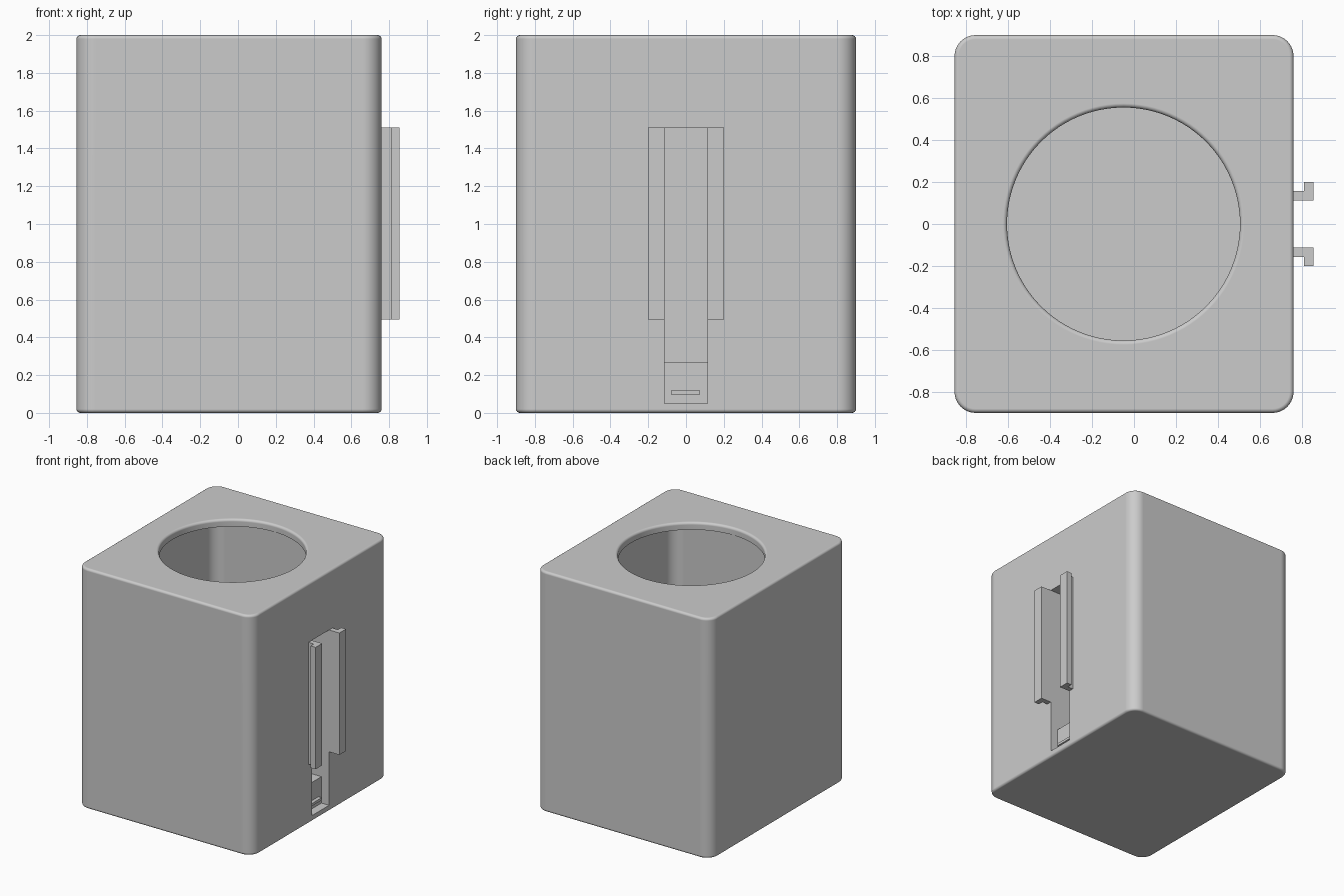
import bpy, bmesh, math

if "Cube" in bpy.data.objects:
    bpy.data.objects.remove(bpy.data.objects["Cube"], do_unlink=True)

grey = bpy.data.materials.new("plain_grey")
grey.use_nodes = True
grey.diffuse_color = (0.6, 0.6, 0.6, 1)
grey.node_tree.nodes["Principled BSDF"].inputs["Base Color"].default_value = (0.6, 0.6, 0.6, 1)


def add_object(name, bm):
    bmesh.ops.recalc_face_normals(bm, faces=bm.faces)
    mesh = bpy.data.meshes.new(name)
    bm.to_mesh(mesh)
    bm.free()
    mesh.materials.append(grey)
    obj = bpy.data.objects.new(name, mesh)
    bpy.context.collection.objects.link(obj)
    return obj


def box(name, x, y, z, corner=0, rim=0):
    """Box from ranges, with rounded upright corners and softened top and bottom edges."""
    bm = bmesh.new()
    bmesh.ops.create_cube(bm, size=1)
    for v in bm.verts:
        v.co = [r[0] if c < 0 else r[1] for c, r in zip(v.co, (x, y, z))]
    if corner:
        upright = [e for e in bm.edges if abs(e.verts[0].co.z - e.verts[1].co.z) > 0.1]
        bmesh.ops.bevel(bm, geom=upright, offset=corner, segments=10, profile=0.5, affect="EDGES")
    if rim:
        flat = [e for e in bm.edges if abs(e.verts[0].co.z - e.verts[1].co.z) < 0.001]
        bmesh.ops.bevel(bm, geom=flat, offset=rim, segments=4, profile=0.5, affect="EDGES")
    return add_object(name, bm)


def lathe(name, profile, centre_x, steps=96):
    bm = bmesh.new()
    verts = [bm.verts.new((r, 0, z)) for r, z in profile]
    edges = [bm.edges.new(pair) for pair in zip(verts, verts[1:])]
    bmesh.ops.spin(bm, geom=verts + edges, cent=(0, 0, 0), axis=(0, 0, 1),
                   angle=2 * math.pi, steps=steps)
    bmesh.ops.remove_doubles(bm, verts=bm.verts, dist=0.0001)
    bmesh.ops.translate(bm, verts=bm.verts, vec=(centre_x, 0, 0))
    return add_object(name, bm)


def activate(obj):
    bpy.ops.object.select_all(action="DESELECT")
    obj.select_set(True)
    bpy.context.view_layer.objects.active = obj


# Rounded housing
body = box("housing", (-0.855, 0.76), (-0.9, 0.9), (0, 2), corner=0.1, rim=0.02)

# Round opening with a filleted lip
radius, lip = 0.555, 0.02
fillet = [(radius + lip * (1 - math.cos(a)), 2 - lip + lip * math.sin(a))
          for a in (i * math.pi / 10 for i in range(6))]
opening = lathe("opening_cutter", [(0, 1.9), (radius, 1.9)] + fillet
                + [(radius + lip, 2.05), (0, 2.05)], -0.05)

# Inner chamber, and the rail slot with its shallow foot
cutters = [
    opening,
    box("chamber_cutter", (-0.613, 0.513), (-0.563, 0.563), (0.2, 1.94), corner=0.1),
    box("slot_cutter", (0.56, 0.9), (-0.113, 0.113), (0.27, 1.51)),
    box("slot_foot_cutter", (0.69, 0.9), (-0.113, 0.113), (0.05, 0.3)),
]
for cutter in cutters:
    cutter.hide_render = True
    mod = body.modifiers.new("cut", "BOOLEAN")
    mod.operation, mod.solver, mod.object = "DIFFERENCE", "EXACT", cutter
    activate(body)
    bpy.ops.object.modifier_apply(modifier=mod.name)
    bpy.data.objects.remove(cutter, do_unlink=True)

activate(body)
bpy.ops.object.shade_smooth_by_angle(angle=math.radians(35))
soft = body.modifiers.new("even_shading", "WEIGHTED_NORMAL")
soft.keep_sharp = True

# L-shaped mounting rails, one on each side of the slot
section = [(0.75, 0.113), (0.855, 0.113), (0.855, 0.2), (0.81, 0.2), (0.81, 0.157), (0.75, 0.157)]
for side, name in ((-1, "front_rail"), (1, "back_rail")):
    bm = bmesh.new()
    face = bm.faces.new([bm.verts.new((x, side * y, 0.495)) for x, y in section])
    top = bmesh.ops.extrude_face_region(bm, geom=[face])["geom"]
    bmesh.ops.translate(bm, vec=(0, 0, 1.015),
                        verts=[v for v in top if isinstance(v, bmesh.types.BMVert)])
    if not any(f for f in bm.faces if all(v.co.z < 0.5 for v in f.verts)):
        bmesh.ops.holes_fill(bm, edges=bm.edges, sides=0)
    add_object(name, bm)

# Small catch at the foot of the slot
box("catch", (0.68, 0.72), (-0.08, 0.075), (0.097, 0.118))
